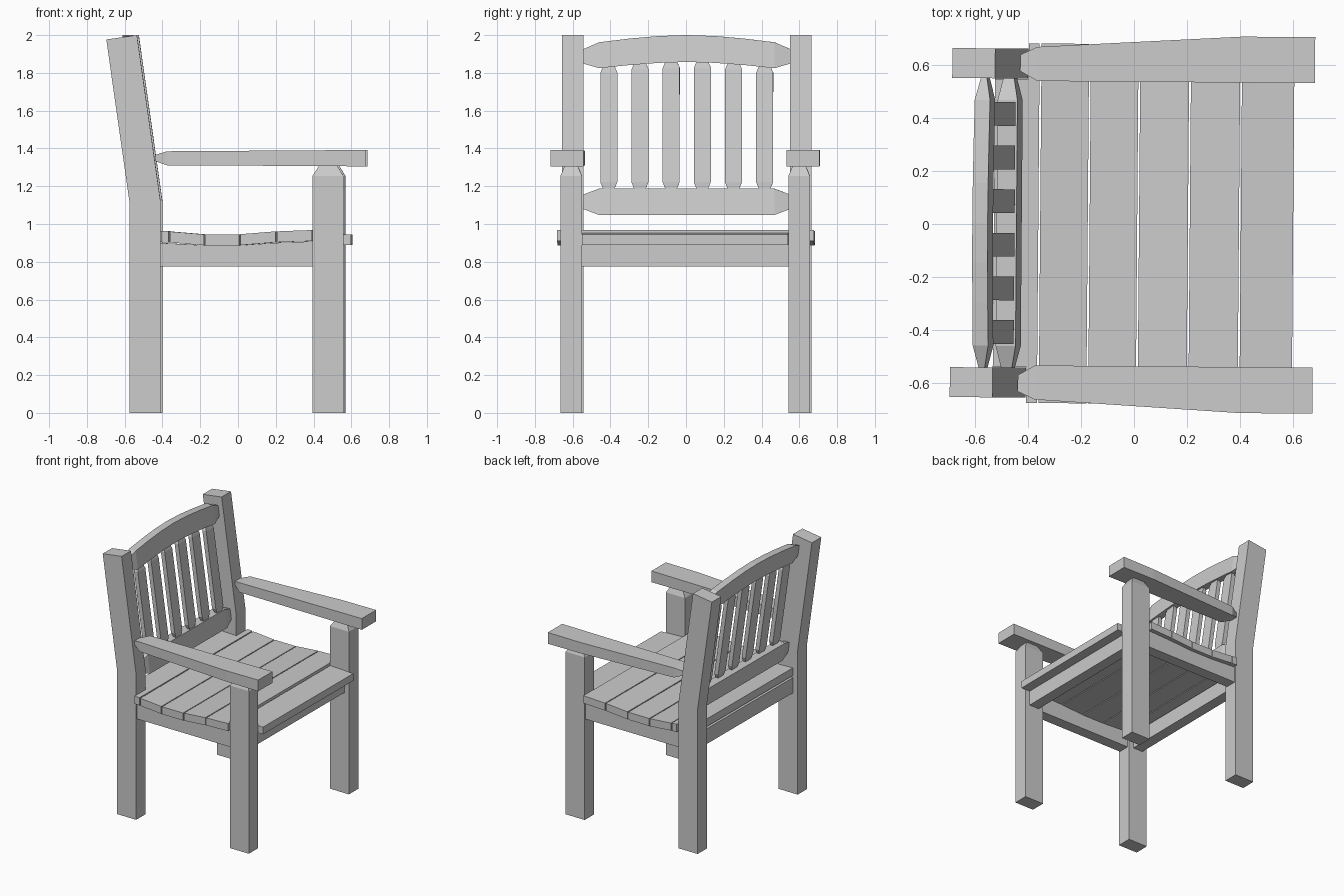
import bpy
from mathutils import Matrix

if "Cube" in bpy.data.objects:
    bpy.data.objects.remove(bpy.data.objects["Cube"])

TURN = Matrix.Rotation(-0.008, 4, 'Z')   # chair stands very slightly turned
LEAN = -0.144                            # backrest slope, dx per dz above the kink


def make(name, rings, lean=False):
    """Solid skinned through matching rings of points, capped at both ends."""
    n = len(rings[0])
    verts = [list(p) for r in rings for p in r]
    if lean:
        for v in verts:
            v[0] += LEAN * (v[2] - 1.12)
    faces = [list(range(n)), [len(verts) - n + i for i in range(n)][::-1]]
    for k in range(len(rings) - 1):
        for i in range(n):
            j = (i + 1) % n
            faces.append([k * n + i, (k + 1) * n + i, (k + 1) * n + j, k * n + j])
    me = bpy.data.meshes.new(name)
    me.from_pydata([TURN @ Matrix.Translation(v).translation for v in verts], [], faces)
    ob = bpy.data.objects.new(name, me)
    bpy.context.collection.objects.link(ob)
    # consistent outward normals
    import bmesh
    bm = bmesh.new()
    bm.from_mesh(me)
    bmesh.ops.recalc_face_normals(bm, faces=bm.faces)
    bm.to_mesh(me)
    bm.free()
    return ob


def bar(name, axis, sections, lean=False):
    """Rectangular sections (pos, a0, a1, b0, b1) placed along an axis."""
    rings = []
    for p, a0, a1, b0, b1 in sections:
        ring = []
        for a, b in ((a0, b0), (a1, b0), (a1, b1), (a0, b1)):
            q = [a, b]
            q.insert(axis, p)
            ring.append(q)
        rings.append(ring)
    return make(name, rings, lean)


def profile(name, pts, y0, y1):
    """x-z outline extruded across y."""
    return make(name, [[(x, y, z) for x, z in pts] for y in (y0, y1)])


X, Y, Z = 0, 1, 2

# legs, side rails and arms, once per side
for side, s in (("left", 1), ("right", -1)):
    a, b = s * 0.547, s * 0.66
    profile(f"back_post_{side}", [(-0.57, 0), (-0.405, 0), (-0.405, 1.12), (-0.53, 2.0),
                                  (-0.692, 1.977), (-0.57, 1.12)], a, b)
    bar(f"front_leg_{side}", Z, [(0, 0.40, 0.563, a, b), (1.255, 0.40, 0.563, a, b),
                                 (1.31, 0.435, 0.53, s * 0.57, s * 0.637)])
    profile(f"side_rail_{side}", [(-0.41, 0.775), (0.405, 0.775), (0.405, 0.908), (0.2, 0.9),
                                  (0.01, 0.887), (-0.17, 0.887), (-0.41, 0.9)],
            s * 0.562, s * 0.65)
    bar(f"arm_{side}", X, [(-0.435, s * 0.575, s * 0.637, 1.333, 1.365),
                           (-0.37, s * 0.538, s * 0.667, 1.311, 1.385),
                           (0.405, s * 0.538, s * 0.712, 1.307, 1.39),
                           (0.68, s * 0.538, s * 0.712, 1.305, 1.392)])

# aprons between the legs
for name, x0, x1 in (("front_apron", 0.44, 0.525), ("back_apron", -0.53, -0.445)):
    bar(name, Y, [(-0.55, x0, x1, 0.775, 0.893), (0.55, x0, x1, 0.775, 0.893)])

# dished seat slats: x0, x1, top z at each end
slats = [(-0.355, -0.175, 0.96, 0.945), (-0.168, 0.012, 0.945, 0.945),
         (0.019, 0.204, 0.946, 0.961), (0.211, 0.397, 0.961, 0.968)]
for i, (x0, x1, z0, z1) in enumerate(slats):
    profile(f"seat_slat_{i + 1}", [(x0, z0 - 0.058), (x1, z1 - 0.058), (x1, z1), (x0, z0)],
            -0.68, 0.68)

# front slat between the legs
profile("front_seat_slat", [(0.404, 0.893), (0.602, 0.888), (0.602, 0.944), (0.404, 0.952)],
        -0.545, 0.545)

# rear slat, notched round the back posts
notched = [(-0.53, -0.545), (-0.403, -0.545), (-0.403, -0.68), (-0.362, -0.68),
           (-0.362, 0.68), (-0.403, 0.68), (-0.403, 0.545), (-0.53, 0.545)]
make("rear_seat_slat", [[(x, y, 0.962 + d - 0.04 * (x + 0.362)) for x, y in notched]
                        for d in (-0.06, 0)])

# lower back rail with tapered ends
bar("lower_back_rail", Y, [(-0.55, -0.493, -0.453, 1.08, 1.155), (-0.465, -0.51, -0.435, 1.048, 1.187),
                           (0.465, -0.51, -0.435, 1.048, 1.187), (0.55, -0.493, -0.453, 1.08, 1.155)],
    lean=True)

# arched top rail
half = [(0.55, 0.018, 1.85, 1.925), (0.465, 0, 1.825, 1.962), (0.3, 0, 1.842, 1.982),
        (0.15, 0, 1.853, 1.995)]
arch = [(-y, t, lo, hi) for y, t, lo, hi in half] + [(0, 0, 1.858, 2.0)] + half[::-1]
bar("top_back_rail", Y, [(y, -0.485 + t, -0.427 - t, lo, hi) for y, t, lo, hi in arch], lean=True)

# six upright back slats with tapered ends
for i in range(6):
    y = (i - 2.5) * 0.165
    top = 1.868 - 0.16 * y * y
    bar(f"back_slat_{i + 1}", Z, [(z, -0.47 + t, -0.437 - t, y - w, y + w) for z, w, t in
                                  ((1.18, 0.028, 0.006), (1.222, 0.045, 0),
                                   (top - 0.04, 0.045, 0), (top, 0.028, 0.006))], lean=True)
